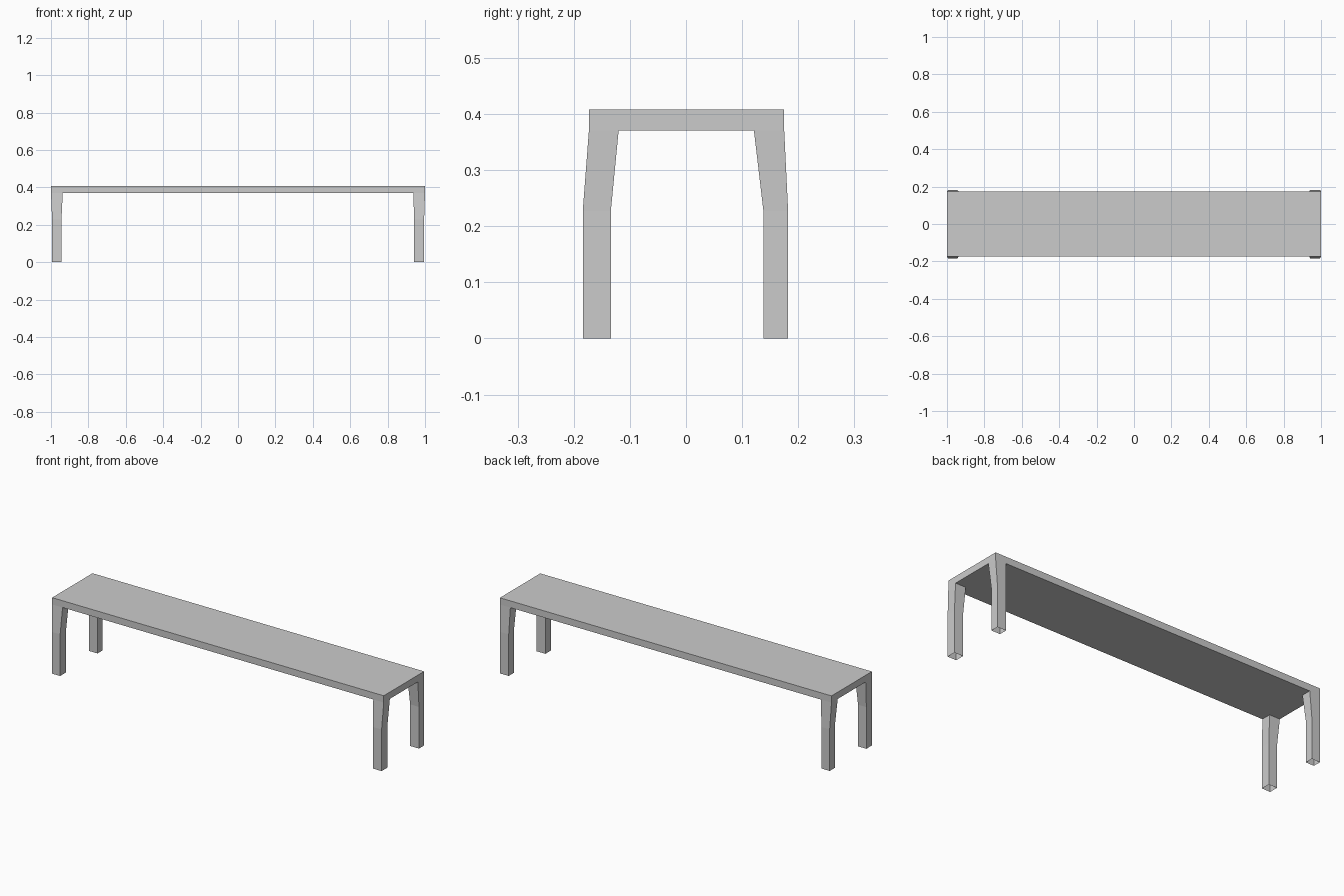
import bpy, bmesh

if "Cube" in bpy.data.objects:
    bpy.data.objects.remove(bpy.data.objects["Cube"])

# Plan grid lines at seat level and for the straight lower legs
X_TOP, Y_TOP = [-1, -0.937, 0.937, 1], [-0.173, -0.12, 0.121, 0.175]
X_LEG, Y_LEG = [-0.994, -0.944, 0.942, 0.995], [-0.184, -0.134, 0.138, 0.182]
Z_TOP, Z_UNDER, Z_KNEE = 0.408, 0.371, 0.227

bm = bmesh.new()


def layer(xs, ys, z):
    return {(i, j): bm.verts.new((xs[i], ys[j], z)) for i in range(4) for j in range(4)}


def strip(upper, lower, keys):
    # Ring of side walls between two layers
    for a, b in zip(keys, keys[1:] + keys[:1]):
        bm.faces.new((upper[a], lower[a], lower[b], upper[b]))


top = layer(X_TOP, Y_TOP, Z_TOP)
under = layer(X_TOP, Y_TOP, Z_UNDER)
knee = layer(X_LEG, Y_LEG, Z_KNEE)
foot = layer(X_LEG, Y_LEG, 0)

# Seat slab: top, rim, and underside left open where the hollow legs join
rim = ([(i, 0) for i in range(3)] + [(3, j) for j in range(3)]
       + [(i, 3) for i in (3, 2, 1)] + [(0, j) for j in (3, 2, 1)])
strip(top, under, rim)
for i in range(3):
    for j in range(3):
        cell = [(i, j), (i + 1, j), (i + 1, j + 1), (i, j + 1)]
        bm.faces.new([top[k] for k in cell])
        if i != 1 and j != 1:
            # Splayed upper leg and straight lower leg, open at the foot
            strip(under, knee, cell)
            strip(knee, foot, cell)
        else:
            bm.faces.new([under[k] for k in reversed(cell)])

bmesh.ops.recalc_face_normals(bm, faces=bm.faces)
bmesh.ops.dissolve_limit(bm, angle_limit=0.01, verts=bm.verts, edges=bm.edges)
mesh = bpy.data.meshes.new("bench")
bm.to_mesh(mesh)
bm.free()
bpy.context.collection.objects.link(bpy.data.objects.new("bench", mesh))
